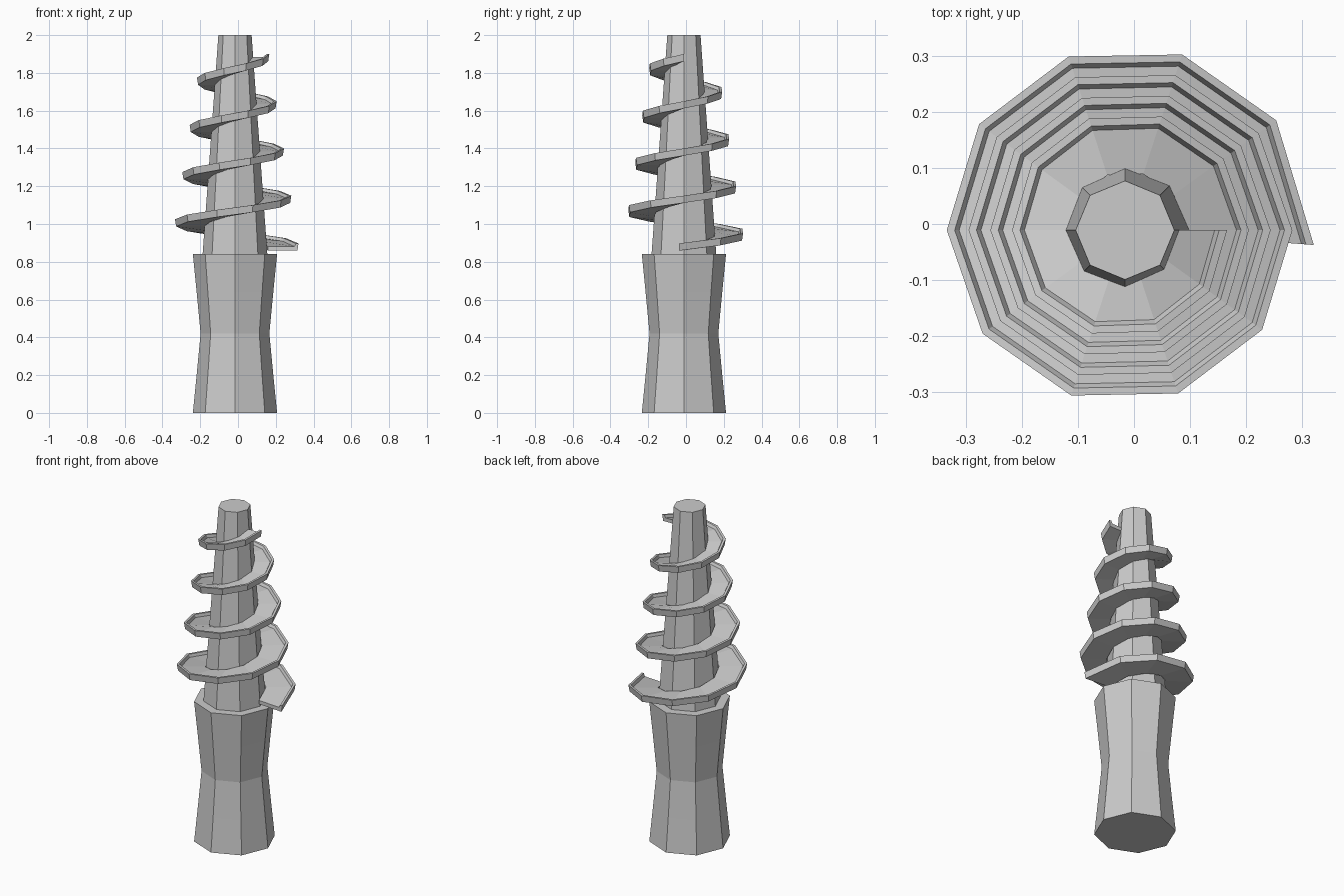
import bpy, bmesh
from math import cos, sin, pi, radians

if "Cube" in bpy.data.objects:
    bpy.data.objects.remove(bpy.data.objects["Cube"])

CX, CY = -0.016, -0.011   # common axis of all parts


def skin(name, rings):
    """Bridge closed rings in order and cap both ends."""
    bm = bmesh.new()
    rows = [[bm.verts.new(p) for p in ring] for ring in rings]
    n = len(rows[0])
    for a, b in zip(rows, rows[1:]):
        for i in range(n):
            j = (i + 1) % n
            bm.faces.new((a[i], a[j], b[j], b[i]))
    bm.faces.new(rows[0])
    bm.faces.new(rows[-1])
    bmesh.ops.recalc_face_normals(bm, faces=bm.faces[:])
    mesh = bpy.data.meshes.new(name)
    bm.to_mesh(mesh)
    bm.free()
    obj = bpy.data.objects.new(name, mesh)
    bpy.context.collection.objects.link(obj)
    return obj


def lathe(name, profile, sides=8):
    """Faceted turned part from (radius, height) pairs."""
    return skin(name, [[(CX + r * cos(2 * pi * i / sides),
                         CY + r * sin(2 * pi * i / sides), z)
                        for i in range(sides)] for r, z in profile])


# Waisted octagonal handle
lathe("handle", [(0.223, 0), (0.203, 0.2), (0.182, 0.42), (0.203, 0.64), (0.223, 0.84)])

# Tapered octagonal core
lathe("tapered_core", [(0.172, 0.83), (0.088, 2.0)])

# Spiral shelf with a raised outer lip, four turns of ten segments
rings = []
angles = [-4.5] + [36 * k for k in range(1, 41)]
for deg in angles:
    t = deg / 360
    a = radians(deg)
    outer = 0.337 - 0.0388 * t
    inner = 0.174 - 0.0215 * t
    z = 0.88 + 0.25 * t
    section = [(inner, -0.018), (outer - 0.006, -0.018), (outer, 0.02),
               (outer - 0.014, 0.02), (outer - 0.022, 0.004), (inner, 0.004)]
    rings.append([(CX + r * cos(a), CY + r * sin(a), z + dz) for r, dz in section])
skin("spiral_shelf", rings)
